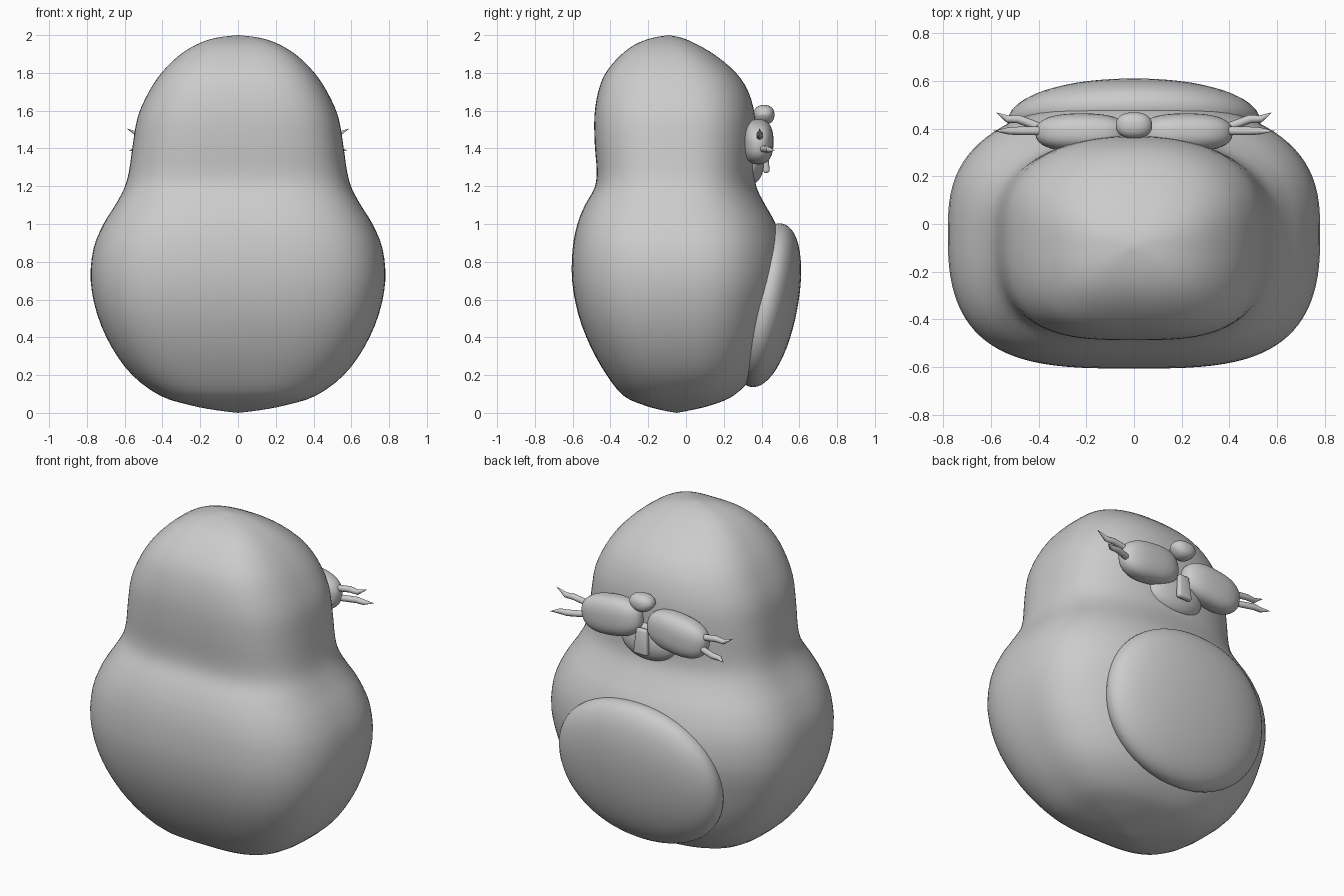
import bpy, bmesh, math
from mathutils import Vector

if "Cube" in bpy.data.objects:
    bpy.data.objects.remove(bpy.data.objects["Cube"])


def spow(v, e):
    return math.copysign(abs(v) ** e, v)


def finish(bm, name):
    bmesh.ops.recalc_face_normals(bm, faces=bm.faces)
    for f in bm.faces:
        f.smooth = True
    me = bpy.data.meshes.new(name)
    bm.to_mesh(me)
    bm.free()
    ob = bpy.data.objects.new(name, me)
    bpy.context.collection.objects.link(ob)
    return ob


def blob(name, loc, radii, rot=(0, 0, 0), power=2.0):
    """Rounded superellipsoid: power 2 is an ellipsoid, higher is boxier."""
    bm = bmesh.new()
    bmesh.ops.create_uvsphere(bm, u_segments=48, v_segments=28, radius=1)
    for v in bm.verts:
        s = sum(abs(c) ** power for c in v.co) ** (-1 / power)
        v.co = Vector([c * s * r for c, r in zip(v.co, radii)])
    ob = finish(bm, name)
    ob.location, ob.rotation_euler = loc, rot
    return ob


# body: z, half width, front y, back y
rows = [
    (0.00, 0.00, -0.05, -0.05), (0.015, 0.12, -0.13, 0.03), (0.04, 0.25, -0.22, 0.13),
    (0.09, 0.41, -0.33, 0.25), (0.20, 0.56, -0.42, 0.36), (0.35, 0.67, -0.505, 0.43),
    (0.52, 0.745, -0.57, 0.48), (0.70, 0.78, -0.603, 0.52), (0.87, 0.765, -0.60, 0.515),
    (1.00, 0.712, -0.575, 0.475), (1.10, 0.65, -0.535, 0.42), (1.19, 0.602, -0.485, 0.375),
    (1.28, 0.577, -0.473, 0.362), (1.42, 0.557, -0.483, 0.368), (1.57, 0.53, -0.485, 0.365),
    (1.70, 0.472, -0.465, 0.33), (1.80, 0.405, -0.425, 0.265), (1.89, 0.315, -0.35, 0.16),
    (1.95, 0.22, -0.27, 0.06), (1.985, 0.12, -0.18, -0.02), (2.00, 0.00, -0.09, -0.09),
]


def smooth_rows(pts, n):
    p = [Vector(r) for r in pts]
    out = []
    for i in range(len(p) - 1):
        a, b, c, d = p[max(i - 1, 0)], p[i], p[i + 1], p[min(i + 2, len(p) - 1)]
        for k in range(n):
            t = k / n
            out.append(0.5 * (2 * b + (c - a) * t + (2 * a - 5 * b + 4 * c - d) * t * t
                              + (3 * b - a - 3 * c + d) * t ** 3))
    return out + [p[-1]]


bm = bmesh.new()
rings, N = [], 96
for z, w, y0, y1 in smooth_rows(rows, 3):
    cy, h = (y0 + y1) / 2, (y1 - y0) / 2
    ring = []
    for i in range(N):
        a = 2 * math.pi * i / N
        c, s = math.cos(a), math.sin(a)
        e = 2 / (2.75 - 0.4 * s)          # boxier at the front
        ring.append(bm.verts.new((w * spow(c, e), cy + h * spow(s, e), z)))
    rings.append(ring)
for r, q in zip(rings, rings[1:]):
    for i in range(N):
        j = (i + 1) % N
        bm.faces.new((r[i], r[j], q[j], q[i]))
bmesh.ops.remove_doubles(bm, verts=bm.verts, dist=1e-5)
finish(bm, "body")

# belly patch
blob("belly_patch", (0, 0.425, 0.57), (0.53, 0.165, 0.44), (math.radians(-11), 0, 0), 2.1)

# muzzle
for side, label in ((1, "right"), (-1, "left")):
    blob("cheek_" + label, (side * 0.218, 0.383, 1.435), (0.195, 0.08, 0.115),
         (0, side * math.radians(7), 0), 2.5)
blob("chin", (0, 0.345, 1.325), (0.18, 0.068, 0.115))
nose = blob("nose", (0, 0.413, 1.578), (0.076, 0.055, 0.052), power=2.3)
for v in nose.data.vertices:
    v.co.x *= 1 + 5 * min(v.co.z, 0)

# tooth, wider at the bottom
bm = bmesh.new()
bmesh.ops.create_cube(bm, size=1)
for v in bm.verts:
    low = v.co.z < 0
    v.co.x *= 0.095 if low else 0.07
    v.co.y *= 0.035
    v.co.z *= 0.15
bmesh.ops.bevel(bm, geom=bm.edges[:], offset=0.014, segments=3, affect='EDGES', profile=0.5)
tooth = finish(bm, "tooth")
tooth.location = (0, 0.42, 1.345)
tooth.rotation_euler.x = math.radians(5)


# whiskers: kinked tapering tubes
def whisker(name, pts):
    cu = bpy.data.curves.new(name, 'CURVE')
    cu.dimensions, cu.bevel_depth, cu.bevel_resolution = '3D', 0.018, 3
    cu.use_fill_caps = True
    sp = cu.splines.new('POLY')
    sp.points.add(len(pts) - 1)
    for p, co, r in zip(sp.points, pts, (1, 1, 0.85, 0.03)):
        p.co, p.radius = (*co, 1), r
    ob = bpy.data.objects.new(name, cu)
    bpy.context.collection.objects.link(ob)


for s, label in ((1, "right"), (-1, "left")):
    whisker("upper_whisker_" + label, [(s * 0.34, 0.39, 1.455), (s * 0.475, 0.39, 1.475),
                                       (s * 0.525, 0.39, 1.472), (s * 0.588, 0.39, 1.505)])
    whisker("lower_whisker_" + label, [(s * 0.34, 0.385, 1.40), (s * 0.485, 0.44, 1.395),
                                       (s * 0.53, 0.44, 1.393), (s * 0.577, 0.467, 1.39)])
